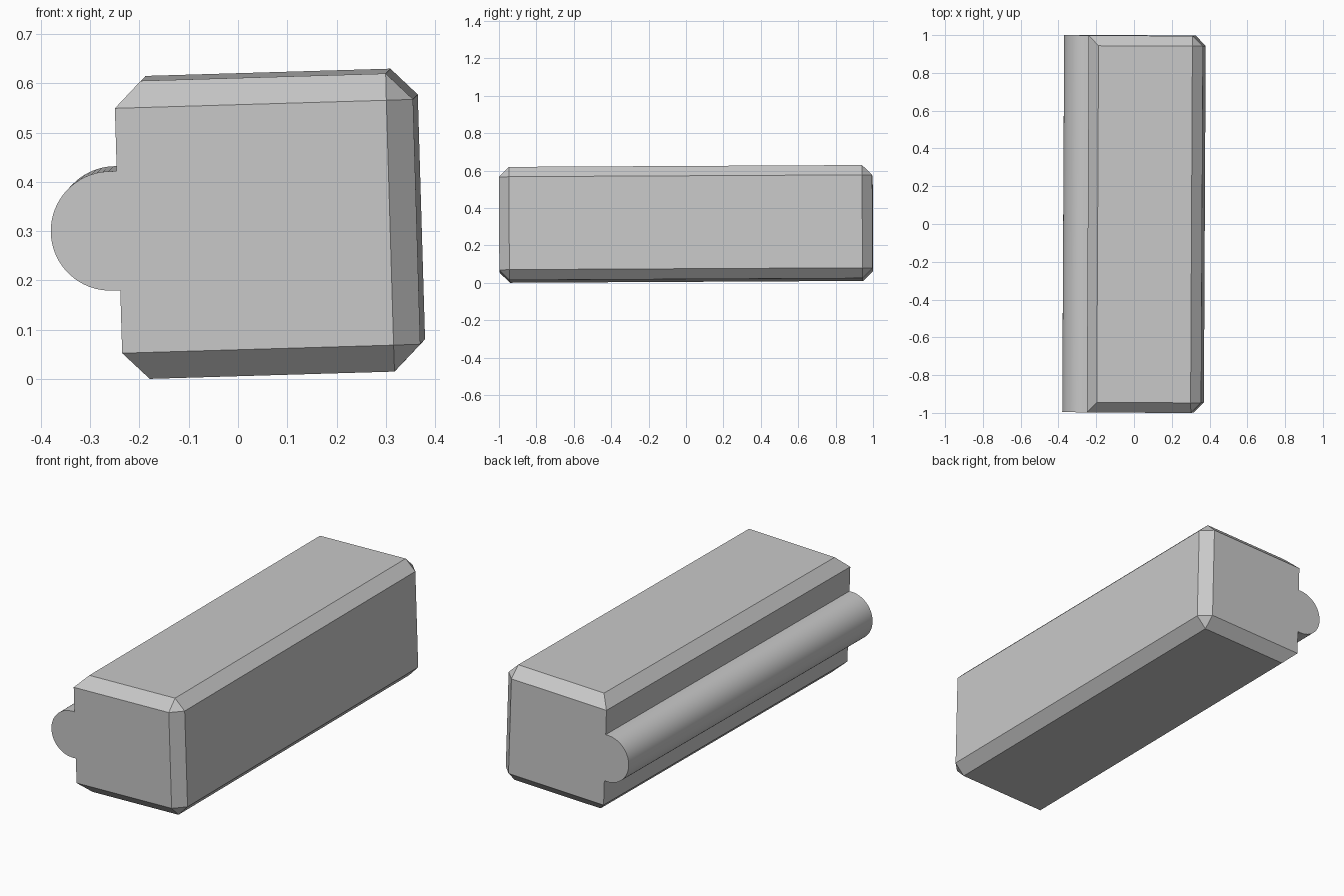
import bpy, bmesh, math
from mathutils import Euler

cube = bpy.data.objects.get("Cube")
if cube:
    bpy.data.objects.remove(cube, do_unlink=True)

HALF_SIDE = 0.3025
HALF_LENGTH = 0.998
CHAMFER = 0.054
RADIUS = 0.121
CENTRE = (0.065, 0, 0.315)
TILT = Euler([math.radians(a) for a in (0.3, -1.7, -0.3)])

grey = bpy.data.materials.new("light grey")
grey.use_nodes = True
grey.diffuse_color = (0.58, 0.58, 0.58, 1)
grey.node_tree.nodes["Principled BSDF"].inputs["Base Color"].default_value = grey.diffuse_color


def add_part(name, bm):
    bmesh.ops.recalc_face_normals(bm, faces=bm.faces)
    mesh = bpy.data.meshes.new(name)
    bm.to_mesh(mesh)
    bm.free()
    mesh.materials.append(grey)
    obj = bpy.data.objects.new(name, mesh)
    obj.location, obj.rotation_euler = CENTRE, TILT
    bpy.context.collection.objects.link(obj)
    return obj


# Main block, chamfered on all edges except the two uprights beside the ridge
bm = bmesh.new()
bmesh.ops.create_cube(bm, size=2)
bmesh.ops.scale(bm, vec=(HALF_SIDE, HALF_LENGTH, HALF_SIDE), verts=bm.verts)


def is_ridge_upright(edge):
    a, b = (v.co for v in edge.verts)
    return a.x < 0 and b.x < 0 and abs(a.z - b.z) > HALF_SIDE


edges = [e for e in bm.edges if not is_ridge_upright(e)]
bmesh.ops.bevel(bm, geom=edges, offset=CHAMFER, offset_type='OFFSET',
                segments=1, profile=0.5, affect='EDGES')
add_part("block", bm)

# Half-round ridge along one side, open where it meets the block
bm = bmesh.new()
STEPS = 32
ridge_x = -0.319
profile = [(-HALF_SIDE, RADIUS)]
for i in range(STEPS + 1):
    a = math.pi / 2 + math.pi * i / STEPS
    profile.append((ridge_x + RADIUS * math.cos(a), RADIUS * math.sin(a)))
profile.append((-HALF_SIDE, -RADIUS))
front, back = [[bm.verts.new((x, y, z)) for x, z in profile]
               for y in (-HALF_LENGTH, HALF_LENGTH)]
bm.faces.new(front)
bm.faces.new(back[::-1])
for i in range(len(profile) - 1):
    bm.faces.new((front[i], front[i + 1], back[i + 1], back[i]))
ridge = add_part("half_round_ridge", bm)

bpy.ops.object.select_all(action='DESELECT')
ridge.select_set(True)
bpy.context.view_layer.objects.active = ridge
bpy.ops.object.shade_smooth_by_angle(angle=math.radians(30))
